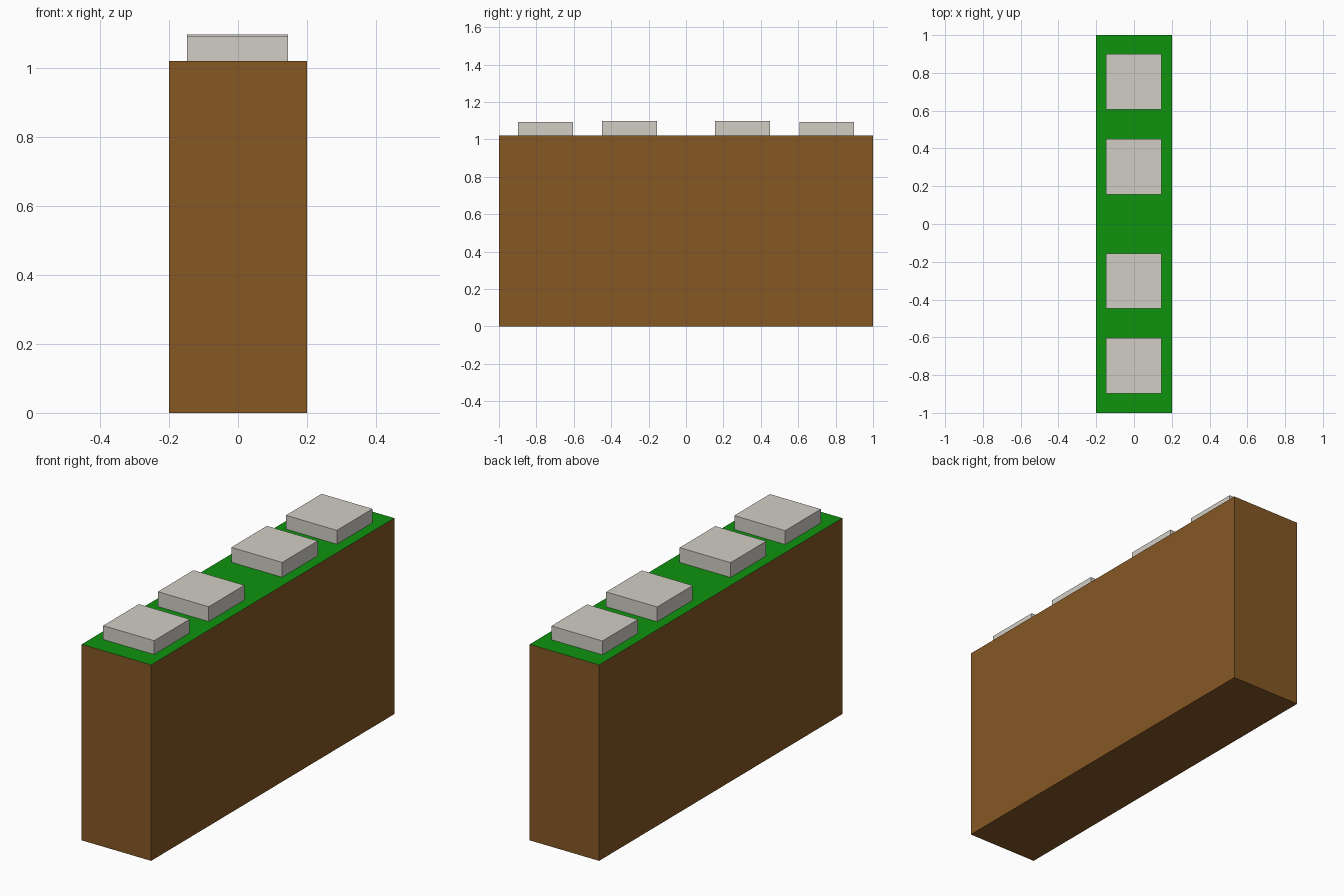
import bpy

if "Cube" in bpy.data.objects:
    bpy.data.objects.remove(bpy.data.objects["Cube"])


def srgb(r, g, b):
    f = lambda c: c / 12.92 if c <= 0.04045 else ((c + 0.055) / 1.055) ** 2.4
    return (f(r / 255), f(g / 255), f(b / 255), 1.0)


def material(name, rgb):
    m = bpy.data.materials.new(name)
    m.diffuse_color = srgb(*rgb)
    m.use_nodes = True
    m.node_tree.nodes["Principled BSDF"].inputs["Base Color"].default_value = m.diffuse_color
    return m


def box(name, lo, hi, mat):
    bpy.ops.mesh.primitive_cube_add(size=1)
    ob = bpy.context.object
    ob.name = name
    for v in ob.data.vertices:
        v.co = [lo[i] if v.co[i] < 0 else hi[i] for i in range(3)]
    ob.data.materials.append(mat)
    return ob


brown = material("earth brown", (134, 88, 36))
green = material("grass green", (15, 148, 15))
grey = material("stone grey", (209, 206, 197))

# Earth block with a thin grass layer on top
TOP = 1.02
body = box("earth_block", (-0.2, -1, 0), (0.2, 1, TOP), brown)
body.data.materials.append(green)
for p in body.data.polygons:
    if p.center.z > TOP - 0.01:
        p.material_index = 1

# Four square stone slabs along the top
for i, (y0, y1, z) in enumerate([(-0.897, -0.604, 1.092), (-0.448, -0.155, 1.097),
                                 (0.156, 0.449, 1.097), (0.606, 0.899, 1.092)]):
    box(f"stone_slab_{i + 1}", (-0.148, y0, TOP - 0.005), (0.145, y1, z), grey)
